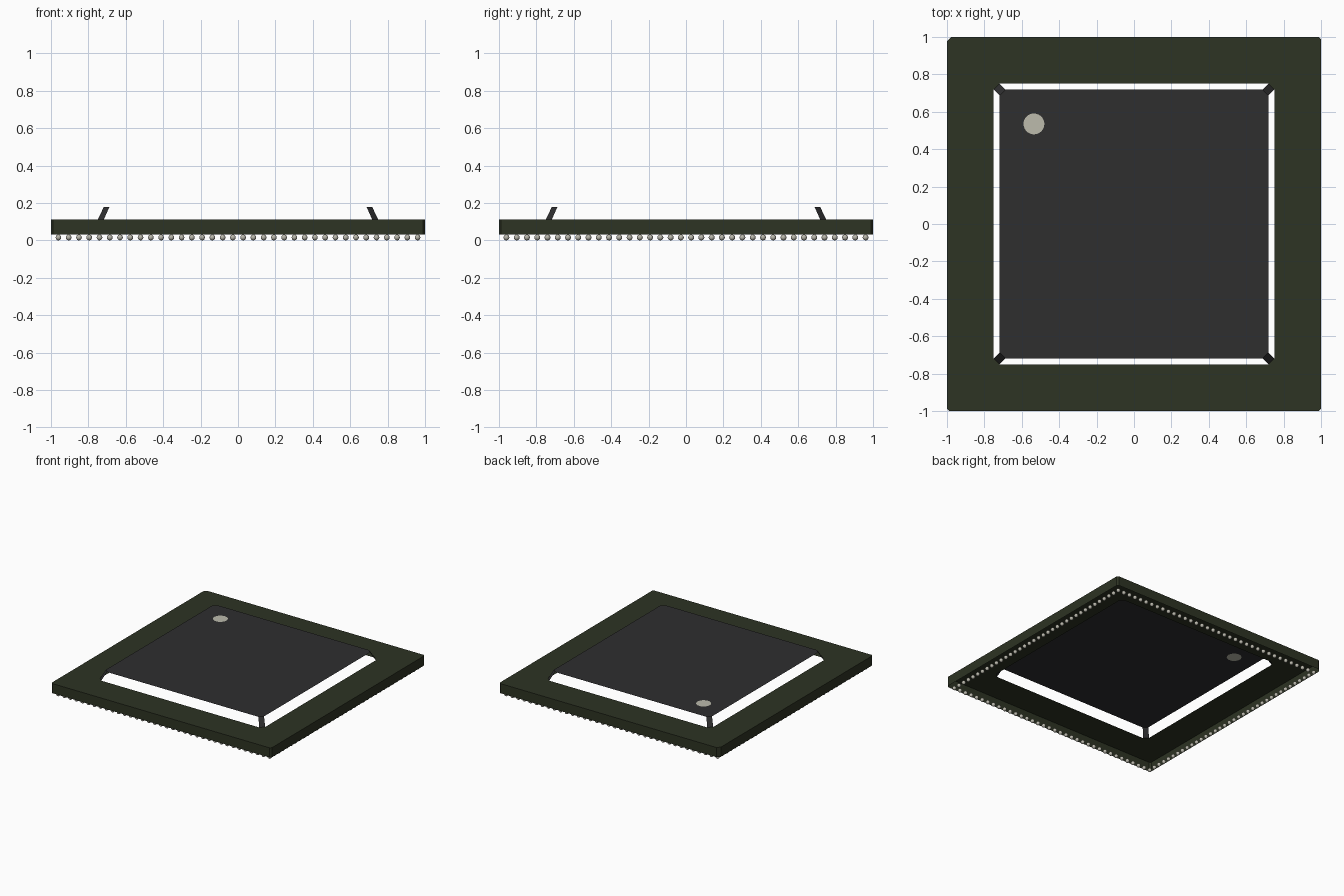
import bpy, bmesh, math
from mathutils import Matrix, Vector

cube = bpy.data.objects.get("Cube")
if cube:
    bpy.data.objects.remove(cube, do_unlink=True)


def srgb(v):
    return tuple(((c / 255 + 0.055) / 1.055) ** 2.4 for c in v) + (1.0,)


def material(name, rgb):
    m = bpy.data.materials.new(name)
    m.use_nodes = True
    m.diffuse_color = srgb(rgb)
    m.node_tree.nodes["Principled BSDF"].inputs["Base Color"].default_value = srgb(rgb)
    return m


green = material("dark green board", (45, 51, 35))
black = material("charcoal lid", (46, 46, 47))
beige = material("pale marker", (188, 187, 172))
silver = material("solder silver", (186, 184, 172))


def finish(name, bm, mats):
    mesh = bpy.data.meshes.new(name)
    bm.to_mesh(mesh)
    bm.free()
    for m in mats:
        mesh.materials.append(m)
    ob = bpy.data.objects.new(name, mesh)
    bpy.context.collection.objects.link(ob)
    return ob


def octagon(bm, half, cuts, z):
    """Counter-clockwise square with each corner cut off, starting at (+x, +y)."""
    verts = []
    for i, (sx, sy) in enumerate([(1, 1), (-1, 1), (-1, -1), (1, -1)]):
        c = cuts[i]
        pair = [(sx * half, sy * (half - c)), (sx * (half - c), sy * half)]
        if sx * sy < 0:
            pair.reverse()
        verts += [bm.verts.new((x, y, z)) for x, y in pair]
    return verts


def bridge(bm, lower, upper, picks=range(8)):
    for i in picks:
        j = (i + 1) % 8
        bm.faces.new((lower[i], lower[j], upper[j], upper[i]))


BOTTOM, TOP, LID_TOP = 0.032, 0.111, 0.178

# Board: hollow shell with an open underside and an opening beneath the lid
bm = bmesh.new()
cuts = (0.012, 0.024, 0.012, 0.012)
low = octagon(bm, 1.0, cuts, BOTTOM)
high = octagon(bm, 1.0, cuts, TOP)
opening = octagon(bm, 0.75, (0.032,) * 4, TOP)
bridge(bm, low, high)
bridge(bm, high, opening)
finish("circuit_board", bm, [green])

# Lid corner struts: only the four slanted corners join lid and board
bm = bmesh.new()
base = octagon(bm, 0.75, (0.032,) * 4, TOP)
rim = octagon(bm, 0.718, (0.03,) * 4, LID_TOP)
bridge(bm, base, rim, (0, 2, 4, 6))
finish("lid_corner_struts", bm, [black])

# Lid plate with the round marker cut into its face
bm = bmesh.new()
rim = octagon(bm, 0.718, (0.03,) * 4, LID_TOP)
N = 24
dot = [bm.verts.new((-0.535 + 0.056 * math.cos(math.tau * k / N),
                     0.535 + 0.056 * math.sin(math.tau * k / N), LID_TOP))
       for k in range(N)]
edges = [bm.edges.new((loop[i], loop[(i + 1) % len(loop)]))
         for loop in (rim, dot) for i in range(len(loop))]
bmesh.ops.triangle_fill(bm, use_beauty=True, use_dissolve=False,
                        edges=edges, normal=Vector((0, 0, 1)))
if not any(set(f.verts) <= set(dot) for f in bm.faces):
    bm.faces.new(dot)
for f in bm.faces:
    f.normal_update()
    if f.normal.z < 0:
        f.normal_flip()
    f.material_index = 1 if set(f.verts) <= set(dot) else 0
finish("lid_plate", bm, [black, beige])

# Solder balls: one row of 36 along each edge
bm = bmesh.new()
COUNT, REACH, R = 36, 0.96, 0.016
for i in range(COUNT):
    for j in range(COUNT):
        if i in (0, COUNT - 1) or j in (0, COUNT - 1):
            x, y = (-REACH + 2 * REACH * k / (COUNT - 1) for k in (i, j))
            bmesh.ops.create_uvsphere(bm, u_segments=10, v_segments=6, radius=R,
                                      matrix=Matrix.Translation((x, y, R)))
for f in bm.faces:
    f.smooth = True
finish("solder_balls", bm, [silver])
